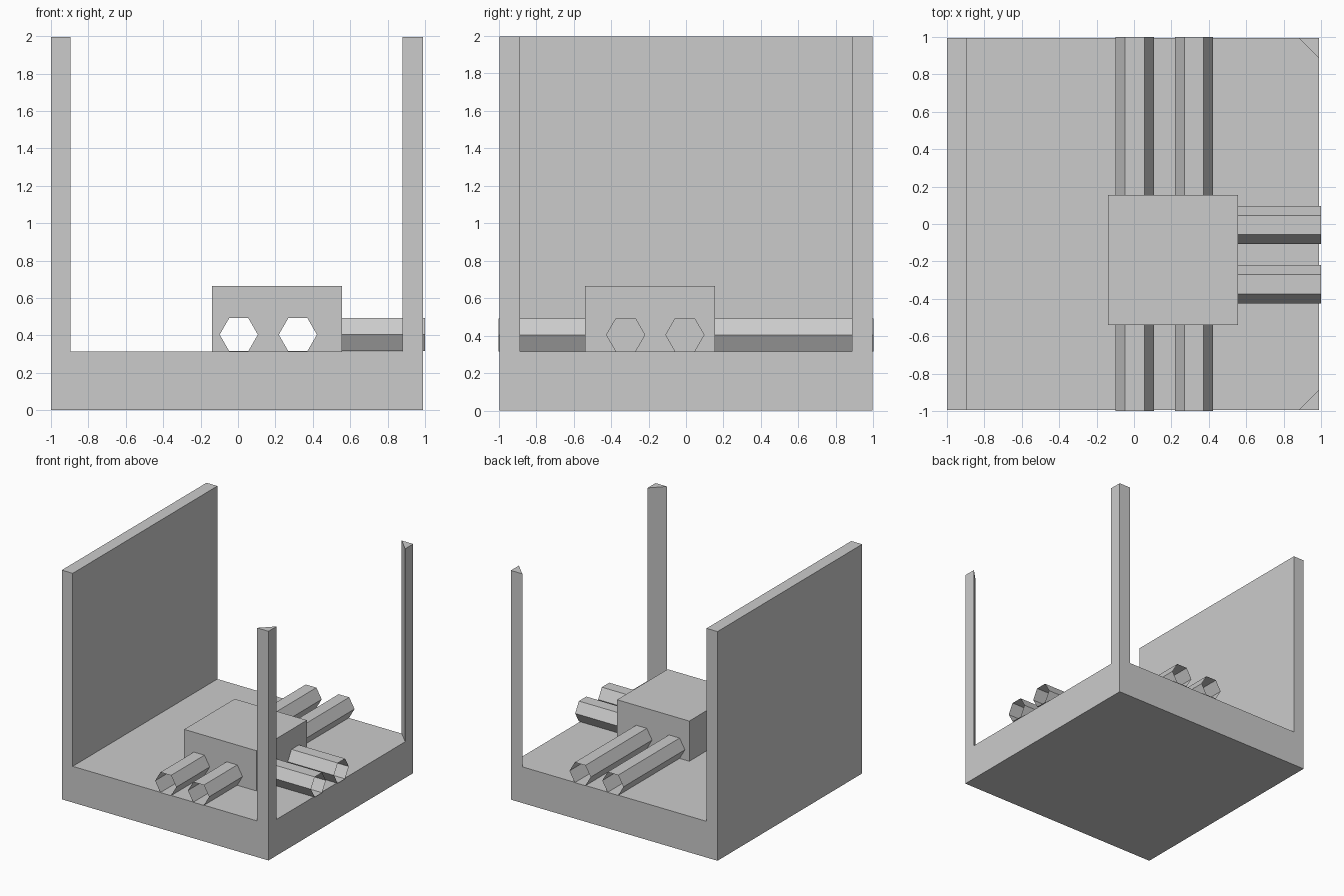
import bpy, bmesh, math
from mathutils import Vector

if "Cube" in bpy.data.objects:
    bpy.data.objects.remove(bpy.data.objects["Cube"])


def finish(name, bm):
    bmesh.ops.remove_doubles(bm, verts=bm.verts, dist=1e-5)
    bmesh.ops.recalc_face_normals(bm, faces=bm.faces)
    me = bpy.data.meshes.new(name)
    bm.to_mesh(me)
    bm.free()
    ob = bpy.data.objects.new(name, me)
    bpy.context.collection.objects.link(ob)
    return ob


def prism(name, outline, z0, z1):
    """Vertical solid from an xy outline."""
    bm = bmesh.new()
    face = bm.faces.new([bm.verts.new((x, y, z0)) for x, y in outline])
    top = bmesh.ops.extrude_face_region(bm, geom=[face], use_keep_orig=True)
    verts = [g for g in top["geom"] if isinstance(g, bmesh.types.BMVert)]
    bmesh.ops.translate(bm, verts=verts, vec=(0, 0, z1 - z0))
    return finish(name, bm)


def rect(x0, x1, y0, y1):
    return [(x0, y0), (x1, y0), (x1, y1), (x0, y1)]


X0, X1, Y0, Y1 = -1.0, 0.99, -0.995, 0.995
FLOOR, TOP, T = 0.315, 1.995, 0.11

# Floor slab, side wall and two triangular corner posts
prism("floor_slab", rect(X0, X1, Y0, Y1), 0, FLOOR)
prism("side_wall", rect(X0, -0.895, Y0, Y1), FLOOR, TOP)
for name, y, s in (("front_post", Y0, 1), ("back_post", Y1, -1)):
    prism(name, [(X1, y), (X1 - T, y), (X1, y + s * T)], FLOOR, TOP)

# Hollow junction box with hexagonal openings on three sides
BX0, BX1, BY0, BY1, BZ0, BZ1 = -0.14, 0.555, -0.54, 0.155, 0.25, 0.665
R, HZ = 0.102, 0.404
Y_PIPES, X_PIPES = (0.004, 0.32), (-0.006, -0.322)


def hexagon(c):
    return [(c + R * math.cos(i * math.pi / 3), HZ + R * math.sin(i * math.pi / 3))
            for i in range(6)]


def on_side(axis, pos, pts):
    """Place (across, z) points on a plane facing along x or y."""
    return [Vector((pos, u, z)) if axis == "x" else Vector((u, pos, z)) for u, z in pts]


def pierced_side(bm, axis, pos, u0, u1, centres):
    loops = [rect(u0, u1, BZ0, BZ1)] + [hexagon(c) for c in centres]
    edges = []
    for loop in loops:
        vs = [bm.verts.new(p) for p in on_side(axis, pos, loop)]
        edges += [bm.edges.new((vs[i - 1], vs[i])) for i in range(len(vs))]
    normal = (1, 0, 0) if axis == "x" else (0, 1, 0)
    bmesh.ops.triangle_fill(bm, use_beauty=True, edges=edges, normal=normal)


bm = bmesh.new()
for z in (BZ0, BZ1):
    bm.faces.new([bm.verts.new((x, y, z)) for x, y in rect(BX0, BX1, BY0, BY1)])
bm.faces.new([bm.verts.new(p) for p in on_side("x", BX0, rect(BY0, BY1, BZ0, BZ1))])
pierced_side(bm, "y", BY0, BX0, BX1, Y_PIPES)
pierced_side(bm, "y", BY1, BX0, BX1, Y_PIPES)
pierced_side(bm, "x", BX1, BY0, BY1, X_PIPES)
finish("junction_box", bm)


# Open six-sided pipes leading out of the box
def pipe(name, axis, a, b, c):
    bm = bmesh.new()
    r1, r2 = ([bm.verts.new(p) for p in on_side(axis, q, hexagon(c))] for q in (a, b))
    for i in range(6):
        bm.faces.new((r1[i - 1], r1[i], r2[i], r2[i - 1]))
    finish(name, bm)


for i in range(2):
    pipe(f"front_pipe_{i + 1}", "y", BY0, -1.0, Y_PIPES[i])
    pipe(f"back_pipe_{i + 1}", "y", BY1, 1.0, Y_PIPES[i])
    pipe(f"right_pipe_{i + 1}", "x", BX1, 1.0, X_PIPES[i])
